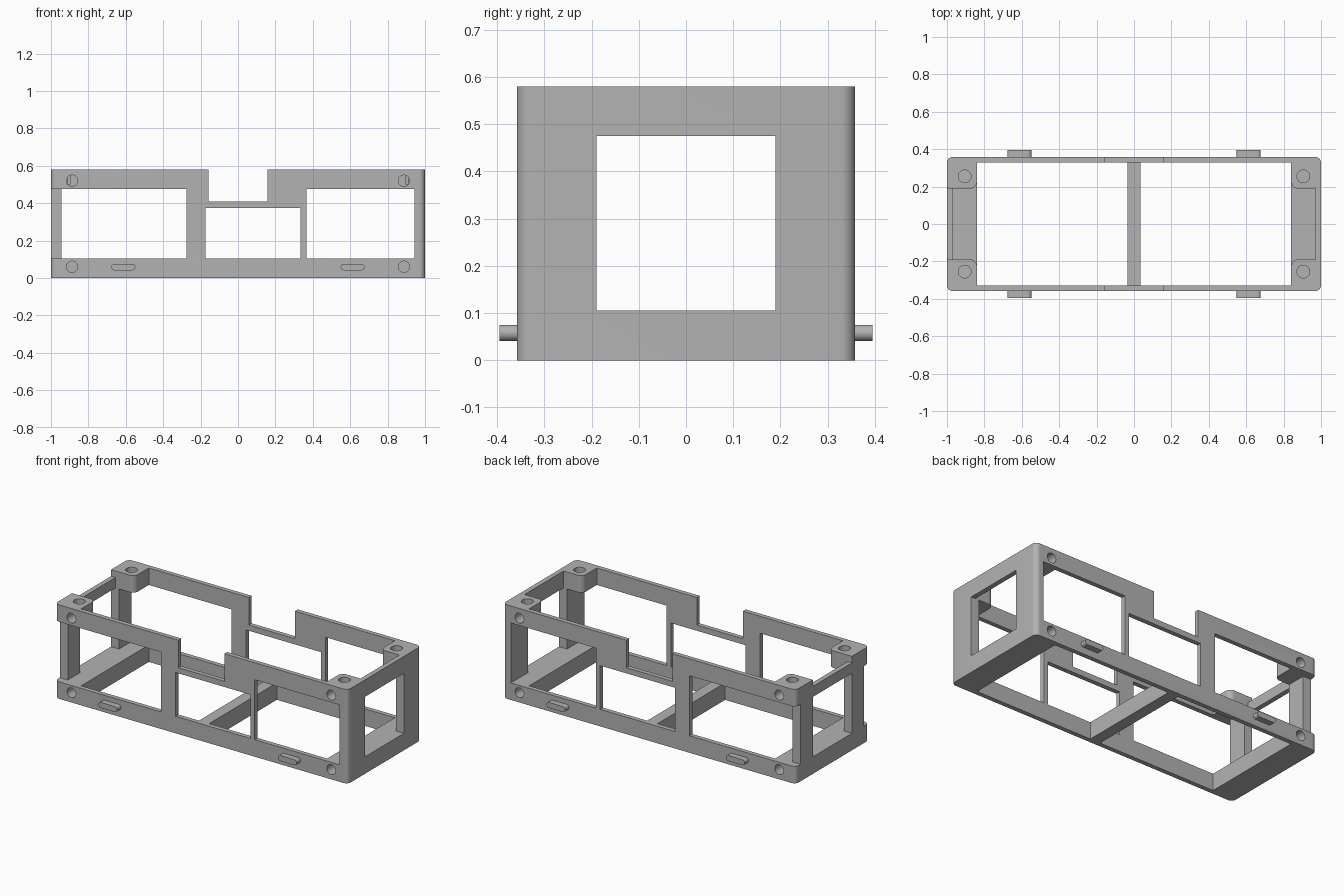
import bpy, bmesh, math
from mathutils import Matrix, Vector

if "Cube" in bpy.data.objects:
    bpy.data.objects.remove(bpy.data.objects["Cube"], do_unlink=True)

grey = bpy.data.materials.new("plain grey")
grey.use_nodes = True
grey.diffuse_color = (0.45, 0.45, 0.45, 1)
grey.node_tree.nodes["Principled BSDF"].inputs["Base Color"].default_value = grey.diffuse_color

HX, HY, H = 1.0, 0.358, 0.58          # outer half sizes and height
WALL_Y, WALL_X = 0.33, 0.97           # inner faces of the thin walls
INNER_X, GAP_Y = 0.84, 0.19           # end pads and the space between them
LOW, HIGH = 0.105, 0.475              # window sill and head
POST_X, POST_Y = 0.945, 0.31
FAR = 2.0


def finish(name, bm):
    mesh = bpy.data.meshes.new(name)
    bm.to_mesh(mesh)
    bm.free()
    mesh.materials.append(grey)
    obj = bpy.data.objects.new(name, mesh)
    bpy.context.scene.collection.objects.link(obj)
    return obj


def box_mesh(x, y, z):
    bm = bmesh.new()
    lo, hi = Vector((x[0], y[0], z[0])), Vector((x[1], y[1], z[1]))
    size = Matrix.Diagonal((hi - lo).to_4d())
    size[3][3] = 1
    bmesh.ops.create_cube(bm, size=1, matrix=Matrix.Translation((lo + hi) / 2) @ size)
    return bm


def round_edges(bm, test, radius, segments=8):
    edges = [e for e in bm.edges if test(e)]
    bmesh.ops.bevel(bm, geom=edges, offset=radius, segments=segments,
                    profile=0.5, affect='EDGES')


def along(edge, axis):
    d = edge.verts[0].co - edge.verts[1].co
    return abs(d[axis]) > 0.99 * d.length


def activate(obj):
    bpy.ops.object.select_all(action='DESELECT')
    obj.select_set(True)
    bpy.context.view_layer.objects.active = obj


def cut(obj, bm):
    cutter = finish("cutter", bm)
    cutter.hide_render = True
    activate(obj)
    mod = obj.modifiers.new("cut", 'BOOLEAN')
    mod.operation, mod.solver, mod.object = 'DIFFERENCE', 'EXACT', cutter
    bpy.ops.object.modifier_apply(modifier=mod.name)
    bpy.data.objects.remove(cutter, do_unlink=True)


def cylinder_mesh(centre, radius, depth, upright):
    bm = bmesh.new()
    turn = Matrix() if upright else Matrix.Rotation(math.pi / 2, 4, 'X')
    bmesh.ops.create_cone(bm, cap_ends=True, segments=32, radius1=radius, radius2=radius,
                          depth=depth, matrix=Matrix.Translation(centre) @ turn)
    return bm


# Frame block with rounded upright corners
bm = box_mesh((-HX, HX), (-HY, HY), (0, H))
round_edges(bm, lambda e: along(e, 2), 0.03)
frame = finish("frame", bm)

# Hollow centre, and the spaces between the corner pads
cut(frame, box_mesh((-INNER_X, INNER_X), (-WALL_Y, WALL_Y), (-FAR, FAR)))
cut(frame, box_mesh((-WALL_X, WALL_X), (-GAP_Y, GAP_Y), (LOW, FAR)))

# Windows through the ends and the long sides
cut(frame, box_mesh((-FAR, FAR), (-GAP_Y, GAP_Y), (LOW, HIGH)))
cut(frame, box_mesh((-POST_X, -0.275), (-FAR, FAR), (LOW, HIGH)))
cut(frame, box_mesh((0.365, POST_X), (-FAR, FAR), (LOW, HIGH)))
cut(frame, box_mesh((-0.175, 0.335), (-FAR, FAR), (LOW, 0.375)))

# Top notch in both long sides, lowered bar at the open end
cut(frame, box_mesh((-0.157, 0.157), (-FAR, FAR), (0.41, FAR)))
cut(frame, box_mesh((-FAR, -0.9), (-GAP_Y, GAP_Y), (0.54, FAR)))

# Open-end posts stand back from the long sides
for s in (-1, 1):
    cut(frame, box_mesh((-FAR, -0.9), sorted((s * POST_Y, s * FAR)), (LOW, HIGH)))

# Rounded inner corners of the pads
bm = bmesh.new()
bm.from_mesh(frame.data)
bmesh.ops.remove_doubles(bm, verts=bm.verts, dist=0.0001)
bmesh.ops.dissolve_limit(bm, angle_limit=0.01, verts=bm.verts, edges=bm.edges)
round_edges(bm, lambda e: along(e, 2) and all(
    abs(abs(v.co.x) - INNER_X) < 0.002 and abs(abs(v.co.y) - GAP_Y) < 0.002
    for v in e.verts), 0.035)
bm.to_mesh(frame.data)
bm.free()

# Screw holes in the sides and the pads
for sx in (-1, 1):
    for sy in (-1, 1):
        for z in (0.06, 0.52):
            cut(frame, cylinder_mesh((sx * 0.887, sy * HY, z), 0.03, 0.14, False))
        cut(frame, cylinder_mesh((sx * 0.905, sy * 0.255, H), 0.034, 0.16, True))

# Cross bar in the floor
parts = [frame, finish("cross_bar", box_mesh((-0.036, 0.034), (-WALL_Y, WALL_Y), (0, LOW)))]

# Rounded side tabs
for side, sy in (("front", -1), ("back", 1)):
    for end, sx in (("left", 1), ("right", -1)):
        ys = sorted((sy * (HY - 0.01), sy * 0.395))
        bm = box_mesh((sx * 0.613 - 0.064, sx * 0.613 + 0.064), ys, (0.041, 0.075))
        round_edges(bm, lambda e: along(e, 1), 0.0168)
        parts.append(finish(f"{side}_{end}_tab", bm))

for obj in parts:
    activate(obj)
    bpy.ops.object.shade_smooth_by_angle(angle=math.radians(30))
